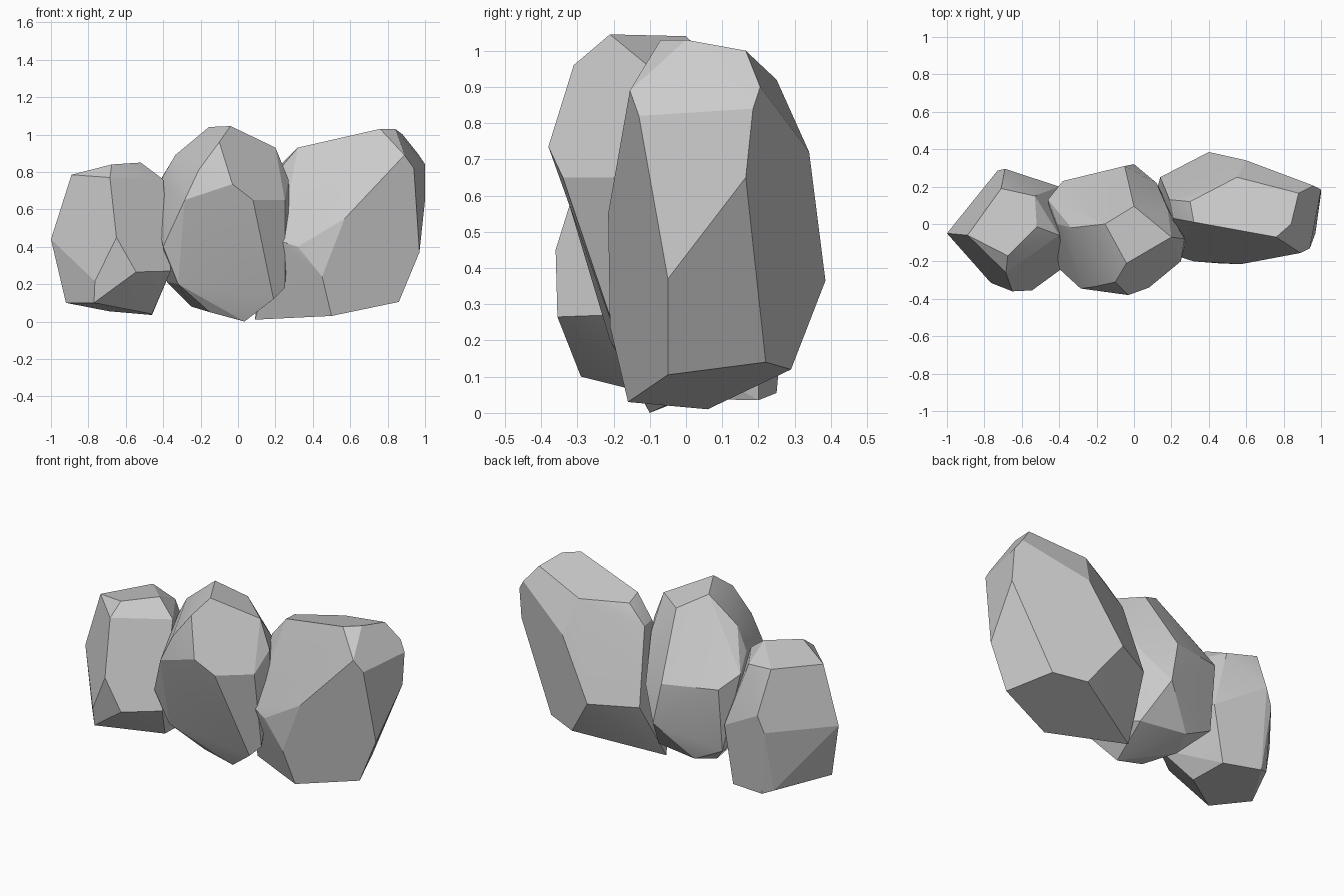
import bpy, bmesh
from math import radians


def rock(name, corners):
    """Faceted boulder: convex hull of a few corner points, near-flat facets merged."""
    bm = bmesh.new()
    for p in corners:
        bm.verts.new(p)
    hull = bmesh.ops.convex_hull(bm, input=bm.verts[:])
    inner = {g for g in hull["geom_interior"] + hull["geom_unused"]
             if isinstance(g, bmesh.types.BMVert)}
    bmesh.ops.delete(bm, geom=list(inner), context='VERTS')
    bmesh.ops.dissolve_limit(bm, angle_limit=radians(6), verts=bm.verts[:], edges=bm.edges[:])
    bmesh.ops.recalc_face_normals(bm, faces=bm.faces[:])
    mesh = bpy.data.meshes.new(name)
    bm.to_mesh(mesh)
    bm.free()
    obj = bpy.data.objects.new(name, mesh)
    bpy.context.collection.objects.link(obj)
    bpy.ops.object.select_all(action='DESELECT')
    obj.select_set(True)
    bpy.context.view_layer.objects.active = obj
    bpy.ops.object.shade_smooth_by_angle(angle=radians(14))
    return obj


# Left boulder: crown, waist, foot
rock("left_rock", [
    (-.675, -.17, .84), (-.52, -.015, .85), (-.89, -.06, .785), (-.71, .19, .80),
    (-.53, .15, .77), (-.40, -.06, .76), (-.685, -.26, .77),
    (-1.0, -.05, .44), (-.65, -.36, .45), (-.385, -.10, .65), (-.69, .295, .55),
    (-.73, .285, .45), (-.40, .20, .38), (-.39, -.19, .41),
    (-.545, -.355, .265), (-.36, -.22, .27), (-.765, -.315, .215), (-.77, -.29, .10),
    (-.92, -.10, .10), (-.75, .22, .08), (-.69, .25, .055), (-.46, .20, .035),
    (-.46, -.05, .04)])

# Middle boulder: crown, waist, foot
rock("middle_rock", [
    (-.155, 0, 1.04), (-.04, -.21, 1.045), (.20, -.07, .93), (0, .095, .95),
    (-.10, -.31, .96), (-.335, -.02, .89), (-.21, -.335, .81), (-.03, -.38, .735),
    (-.285, -.345, .65), (.08, -.34, .65), (.25, -.20, .65), (.27, -.08, .76),
    (-.41, 0, .76), (-.46, .13, .68), (-.38, .23, .60), (-.05, .31, .58),
    (0, .32, .33), (.12, .22, .50), (.18, .08, .75), (.28, -.08, .55),
    (-.40, -.24, .40), (-.32, -.21, .20), (-.38, .19, .21), (-.20, .20, .12),
    (-.25, .06, .08), (-.15, -.11, .05), (.035, -.10, 0), (.19, -.16, .12),
    (.25, -.13, .18), (.08, .15, .12)])

# Right boulder: crown, waist, foot
rock("right_rock", [
    (.76, -.07, 1.03), (.84, 0, 1.03), (.88, .165, 1.0), (.89, -.155, .89),
    (.94, -.13, .82), (1.0, .185, .84), (.96, .205, .90), (.32, .01, .93),
    (.30, .12, .91), (.55, .25, .92), (.21, .03, .80), (.19, .13, .80),
    (1.0, .165, .65), (.60, .34, .72), (.40, .385, .365), (.14, .25, .36),
    (.97, -.05, .37), (.57, -.215, .55), (.32, -.20, .40), (.225, -.17, .43),
    (.45, -.21, .24), (.86, -.05, .105), (.76, .22, .14), (.57, .29, .12),
    (.50, -.16, .03), (.09, .06, .01)])
